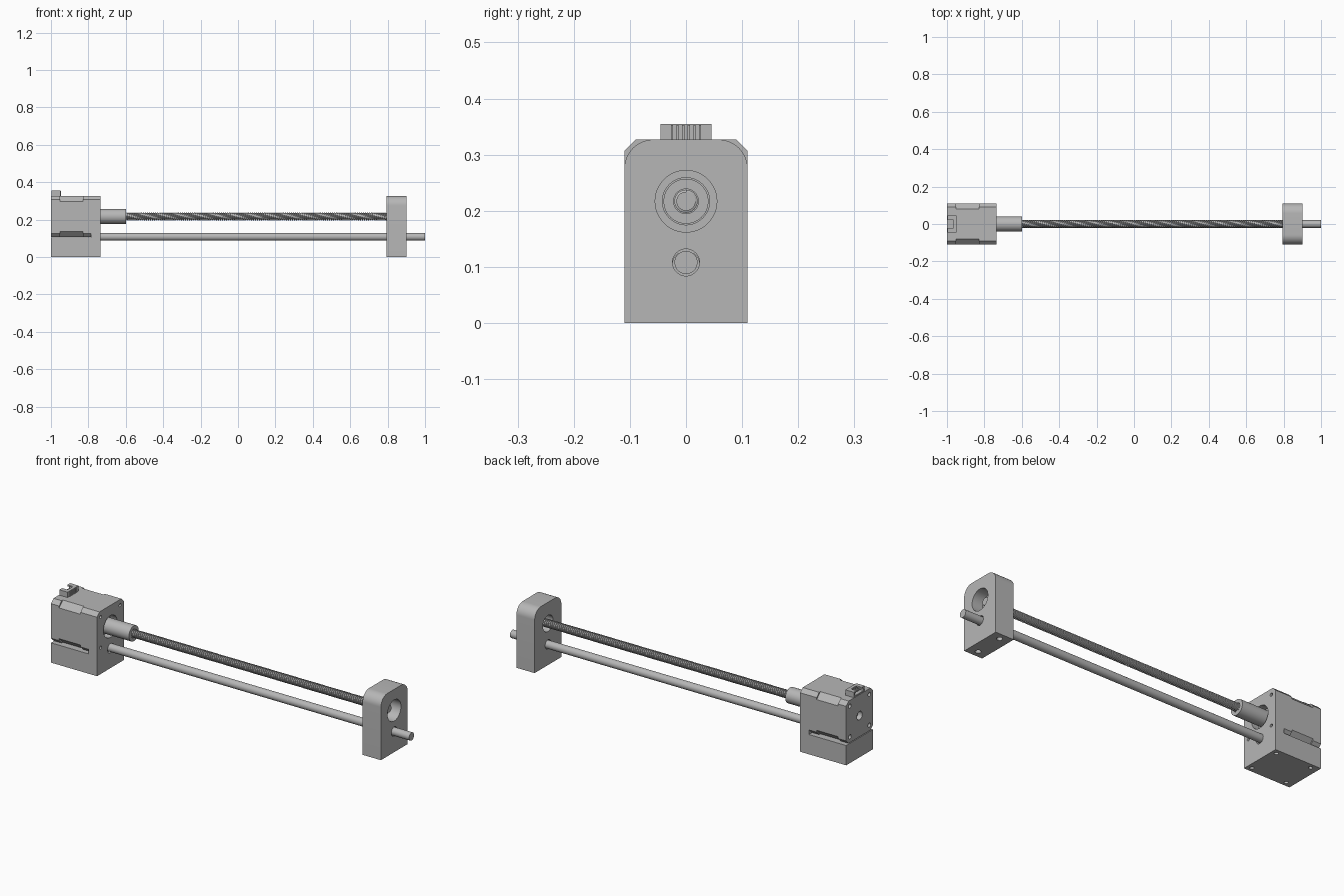
import bpy, bmesh, math
from math import cos, sin, pi

if "Cube" in bpy.data.objects:
    bpy.data.objects.remove(bpy.data.objects["Cube"], do_unlink=True)

grey = bpy.data.materials.new("machined grey")
grey.use_nodes = True
grey.diffuse_color = (0.47, 0.47, 0.47, 1)
grey.node_tree.nodes["Principled BSDF"].inputs["Base Color"].default_value = (0.47, 0.47, 0.47, 1)

HALF = 0.11       # half width of motor, mount and block
TOP = 0.327       # top of motor, mount and block
SCREW_Z = 0.217   # lead screw axis
ROD_Z = 0.108     # guide rod axis
BOLT = 0.08       # bolt offset from the motor axis


def make(name, bm):
    bmesh.ops.recalc_face_normals(bm, faces=bm.faces)
    mesh = bpy.data.meshes.new(name)
    bm.to_mesh(mesh)
    bm.free()
    mesh.materials.append(grey)
    obj = bpy.data.objects.new(name, mesh)
    bpy.context.collection.objects.link(obj)
    return obj


def activate(obj):
    bpy.ops.object.select_all(action='DESELECT')
    obj.select_set(True)
    bpy.context.view_layer.objects.active = obj


def smooth(obj):
    activate(obj)
    bpy.ops.object.shade_smooth_by_angle(angle=math.radians(30))


def prism(name, outline, x0, x1):
    """Extrude a (y, z) outline along x."""
    bm = bmesh.new()
    face = bm.faces.new([bm.verts.new((x0, y, z)) for y, z in outline])
    new = bmesh.ops.extrude_face_region(bm, geom=[face])["geom"]
    moved = [v for v in new if isinstance(v, bmesh.types.BMVert)]
    bmesh.ops.translate(bm, verts=moved, vec=(x1 - x0, 0, 0))
    return make(name, bm)


def rect(y0, y1, z0, z1):
    return [(y0, z0), (y1, z0), (y1, z1), (y0, z1)]


def circle(y, z, r, n=40):
    return [(y + r * cos(2 * pi * i / n), z + r * sin(2 * pi * i / n)) for i in range(n)]


def rod(name, y, z, r, x0, x1, n=40):
    return prism(name, circle(y, z, r, n), x0, x1)


def octagon(c):
    """Motor section with corners chamfered by c."""
    a, b = HALF, HALF - c
    pts = [(a, -b), (a, b), (b, a), (-b, a), (-a, b), (-a, -b), (-b, -a), (b, -a)]
    return [(y, SCREW_Z + z) for y, z in pts]


def upright_rod(name, x, y, r, z0, z1, n=20):
    bm = bmesh.new()
    bmesh.ops.create_cone(bm, cap_ends=True, segments=n, radius1=r, radius2=r, depth=z1 - z0)
    bmesh.ops.translate(bm, verts=bm.verts, vec=(x, y, (z0 + z1) / 2))
    return make(name, bm)


def cut(obj, *cutters):
    for cutter in cutters:
        mod = obj.modifiers.new("cut", 'BOOLEAN')
        mod.operation, mod.solver, mod.object = 'DIFFERENCE', 'EXACT', cutter
        activate(obj)
        bpy.ops.object.modifier_apply(modifier=mod.name)
        bpy.data.objects.remove(cutter, do_unlink=True)


def bolt_holes(r, x0, x1):
    return [rod("hole", sy * BOLT, SCREW_Z + sz * BOLT, r, x0, x1, 16)
            for sy in (-1, 1) for sz in (-1, 1)]


# Motor mount: base slab and upright plate
base = prism("mount_base", rect(-HALF, HALF, 0, 0.103), -1, -0.785)
cut(base, *[upright_rod("hole", -0.96, s * 0.085, 0.01, -0.02, 0.05) for s in (-1, 1)])

C = 0.02
plate = prism("mount_plate", [(-HALF, 0), (HALF, 0), (HALF, TOP - C), (HALF - C, TOP),
                              (C - HALF, TOP), (-HALF, TOP - C)], -0.785, -0.735)
cut(plate, rod("hole", 0, SCREW_Z, 0.057, -0.8, -0.7, 48),
    rod("hole", 0, ROD_Z - 0.004, 0.024, -0.775, -0.7),
    *bolt_holes(0.008, -0.8, -0.7),
    *[upright_rod("hole", -0.76, s * 0.085, 0.01, -0.02, 0.05) for s in (-1, 1)])
smooth(base)
smooth(plate)

# Motor: two end caps, core with deeper chamfers, pilot ring
rear_cap = prism("motor_rear_cap", octagon(0.02), -1, -0.953)
cut(rear_cap, rod("hole", 0, SCREW_Z, 0.022, -1.1, -0.975), *bolt_holes(0.011, -1.1, -0.98))
smooth(rear_cap)
prism("motor_core", octagon(0.03), -0.953, -0.83)
prism("motor_front_cap", octagon(0.02), -0.83, -0.785)
smooth(rod("motor_pilot", 0, SCREW_Z, 0.0565, -0.785, -0.775, 48))

# Cable socket on top of the motor
socket = prism("cable_socket", rect(-0.045, 0.045, TOP - 0.002, 0.355), -0.998, -0.95)
cut(socket, prism("cavity", rect(-0.036, 0.036, 0.333, 0.348), -1.1, -0.962),
    prism("slot", rect(-0.022, 0.022, 0.34, 0.4), -1.1, -0.966))
for i in range(6):
    y = -0.025 + i * 0.01
    prism("socket_pin", rect(y - 0.002, y + 0.002, 0.337, 0.341), -0.985, -0.96)
    prism("socket_rib", rect(y - 0.002, y + 0.002, TOP, 0.353), -0.95, -0.947)

# Coupler with a bored end
coupler = rod("shaft_coupler", 0, SCREW_Z, 0.04, -0.775, -0.6, 48)
cut(coupler, rod("bore", 0, SCREW_Z, 0.022, -0.615, -0.5))
smooth(coupler)

# Bearing block with rounded top corners and stepped bore
R = 0.052
outline = [(-HALF, 0), (HALF, 0)]
for centre, start in ((HALF - R, 0), (R - HALF, pi / 2)):
    for i in range(13):
        a = start + i * pi / 24
        outline.append((centre + R * cos(a), TOP - R + R * sin(a)))
block = prism("bearing_block", outline, 0.795, 0.9)
cut(block, rod("hole", 0, SCREW_Z, 0.042, 0.7, 1, 48),
    rod("counterbore", 0, SCREW_Z, 0.055, 0.84, 1, 48),
    rod("hole", 0, ROD_Z, 0.024, 0.7, 1),
    *[upright_rod("hole", 0.848, s * 0.075, 0.014, -0.02, 0.06) for s in (-1, 1)])
smooth(block)

# Guide rod
smooth(rod("guide_rod", 0, ROD_Z, 0.0205, -0.775, 1))

# Lead screw: core plus one trapezoid thread swept along x
smooth(rod("lead_screw_core", 0, SCREW_Z, 0.017, -0.62, 0.872, 32))
PITCH, ROOT, CREST = 0.0104, 0.0168, 0.0207
bm = bmesh.new()
profile = [(0, ROOT), (0.3, ROOT), (0.45, CREST), (0.85, CREST), (1, ROOT)]
verts = [bm.verts.new((t * PITCH, 0, r)) for t, r in profile]
for a, b in zip(verts, verts[1:]):
    bm.edges.new((a, b))
thread = make("lead_screw_thread", bm)
thread.location = (-0.615, 0, SCREW_Z)
mod = thread.modifiers.new("sweep", 'SCREW')
mod.axis = 'X'
mod.angle = 2 * pi
mod.screw_offset = PITCH
mod.iterations = 142
mod.steps = mod.render_steps = 24
activate(thread)
bpy.ops.object.modifier_apply(modifier=mod.name)

# Weld neighbouring turns and point the thread faces outward
bm = bmesh.new()
bm.from_mesh(thread.data)
bmesh.ops.remove_doubles(bm, verts=bm.verts, dist=0.0001)
bm.normal_update()
for f in bm.faces:
    c = f.calc_center_median()
    if f.normal.y * c.y + f.normal.z * c.z < 0:
        f.normal_flip()
bm.to_mesh(thread.data)
bm.free()
smooth(thread)
